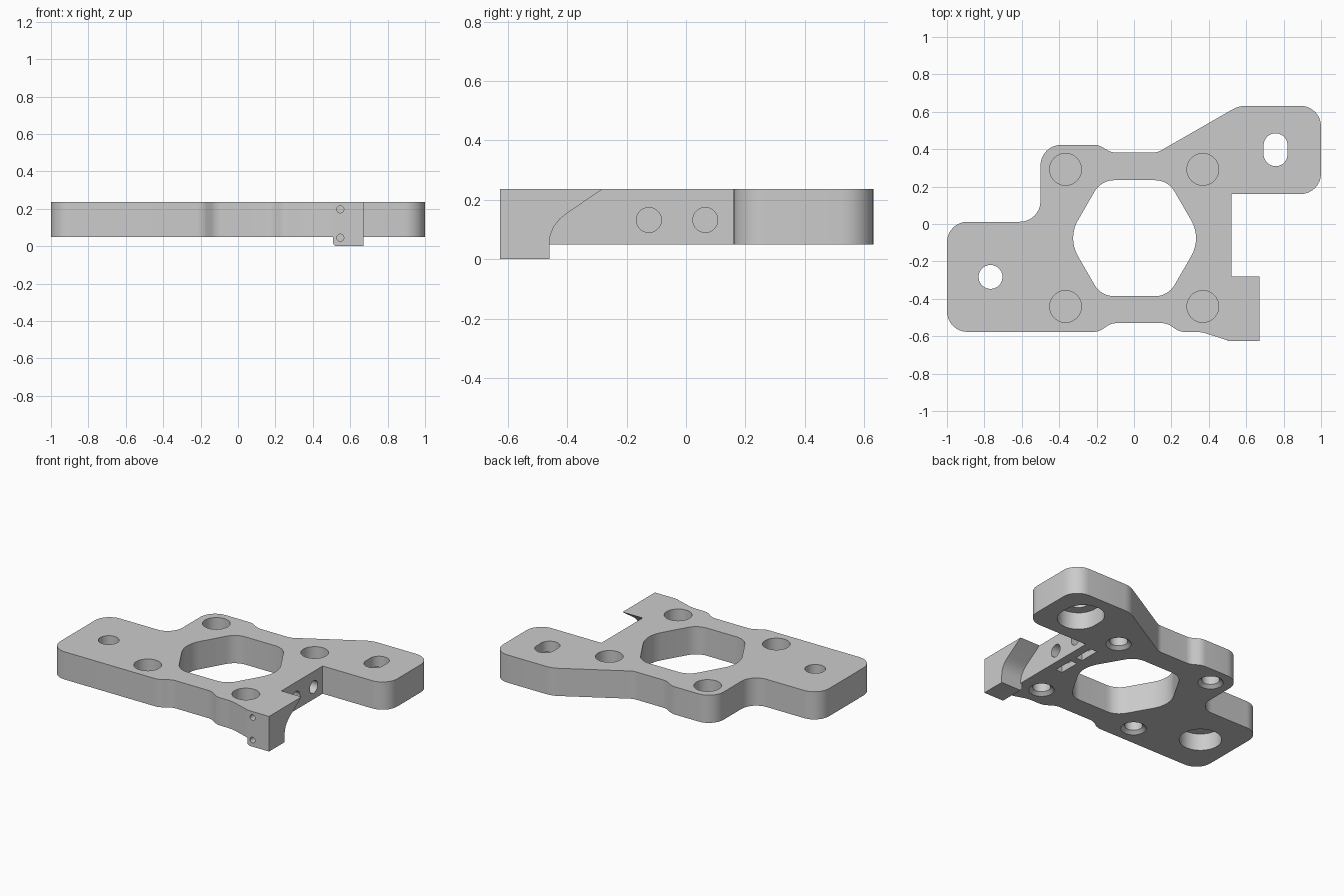
import bpy, bmesh, math
from mathutils import Vector, Matrix

cube = bpy.data.objects.get("Cube")
if cube:
    bpy.data.objects.remove(cube)

Z0, Z1 = 0.05, 0.237   # underside and top of the plate

grey = bpy.data.materials.new("plain grey")
grey.use_nodes = True
colour = (0.6, 0.6, 0.6, 1)
grey.diffuse_color = colour
grey.node_tree.nodes["Principled BSDF"].inputs["Base Color"].default_value = colour


def fillet(corners, steps=8):
    """Turn (x, y, radius) corners into a rounded outline."""
    out = []
    for i, (x, y, r) in enumerate(corners):
        p = Vector((x, y))
        if r == 0:
            out.append(p)
            continue
        a = (Vector(corners[i - 1][:2]) - p).normalized()
        b = (Vector(corners[(i + 1) % len(corners)][:2]) - p).normalized()
        half = a.angle(b) / 2
        centre = p + (a + b).normalized() * r / math.sin(half)
        start = p + a * r / math.tan(half) - centre
        end = p + b * r / math.tan(half) - centre
        sweep = start.angle_signed(end)
        for k in range(steps + 1):
            out.append(centre + Matrix.Rotation(-sweep * k / steps, 2) @ start)
    return out


def prism(name, outline, lo, hi, place=lambda u, v, w: (u, v, w)):
    """Extrude a flat outline from lo to hi; place maps it into space."""
    bm = bmesh.new()
    rings = [[bm.verts.new(place(u, v, w)) for u, v in outline] for w in (lo, hi)]
    bm.faces.new(rings[0])
    bm.faces.new(rings[1])
    n = len(outline)
    for i in range(n):
        j = (i + 1) % n
        bm.faces.new((rings[0][i], rings[0][j], rings[1][j], rings[1][i]))
    return finish(name, bm)


def finish(name, bm):
    bmesh.ops.recalc_face_normals(bm, faces=bm.faces)
    mesh = bpy.data.meshes.new(name)
    bm.to_mesh(mesh)
    bm.free()
    mesh.materials.append(grey)
    ob = bpy.data.objects.new(name, mesh)
    bpy.context.collection.objects.link(ob)
    return ob


def cone(name, x, y, z0, z1, r0, r1):
    bm = bmesh.new()
    bmesh.ops.create_cone(bm, cap_ends=True, segments=40, radius1=r0, radius2=r1,
                          depth=z1 - z0, matrix=Matrix.Translation((x, y, (z0 + z1) / 2)))
    return finish(name, bm)


def circle(x, y, r, stretch=0, n=32):
    """Circle, or a slot lengthened along the second axis."""
    pts = []
    for k in range(n):
        a = 2 * math.pi * (k + 0.5) / n
        pts.append((x + r * math.cos(a), y + r * math.sin(a) + math.copysign(stretch, math.sin(a))))
    return pts


def box(x0, x1, y0, y1):
    return [(x0, y0), (x1, y0), (x1, y1), (x0, y1)]


def combine(target, tool, operation="DIFFERENCE"):
    mod = target.modifiers.new("combine", "BOOLEAN")
    mod.operation, mod.solver, mod.object = operation, "EXACT", tool
    tool.hide_render = True
    bpy.context.view_layer.objects.active = target
    bpy.ops.object.modifier_apply(modifier=mod.name)
    bpy.data.objects.remove(tool)


# Main plate with two offset arms
plate = prism("mounting_plate", fillet([
    (-1, -0.577, 0.11), (-0.19, -0.577, 0.09), (-0.12, -0.53, 0.09),
    (0.175, -0.53, 0.09), (0.245, -0.577, 0.09), (0.36, -0.577, 0.2),
    (0.51, -0.625, 0), (0.52, -0.625, 0), (0.52, 0.16, 0),
    (1, 0.16, 0.11), (1, 0.632, 0.11), (0.56, 0.632, 0.16),
    (0.125, 0.382, 0.09), (-0.12, 0.382, 0.09), (-0.19, 0.423, 0.09),
    (-0.5, 0.423, 0.11), (-0.5, 0.012, 0.11), (-1, 0.012, 0.11)]), Z0, Z1)

# End block with a curved underside, and its lower lip
side = [(-0.626, Z0), (-0.46, Z0), (-0.457, 0.08), (-0.445, 0.11), (-0.425, 0.135),
        (-0.4, 0.155), (-0.28, Z1), (-0.626, Z1)]
combine(plate, prism("end_block", side, 0.5, 0.67, lambda u, v, w: (w, u, v)), "UNION")
lip = fillet([(0.508, 0, 0.02), (0.67, 0, 0), (0.67, 0.1, 0), (0.508, 0.1, 0)])
combine(plate, prism("block_lip", lip, -0.626, -0.46, lambda u, v, w: (u, w, v)), "UNION")

# Central rounded hexagon opening
hexagon = [(0.003 + 0.358 * math.cos(a), -0.076 + 0.358 * math.sin(a), 0.12)
           for a in [math.pi / 3 * k for k in range(6)]]
hexagon = [(x, y, 0.19 if abs(x) > 0.3 else r) for x, y, r in hexagon]
combine(plate, prism("hexagon_cutter", fillet(hexagon), -0.1, 0.4))

# Four screw seats: wide bore above, narrow countersunk bore below, thin web between
for x in (-0.366, 0.368):
    for y in (0.292, -0.441):
        combine(plate, cone("seat_cutter", x, y, 0.145, 0.3, 0.085, 0.085))
        combine(plate, cone("bore_cutter", x, y, 0, 0.138, 0.055, 0.055))
        combine(plate, cone("sink_cutter", x, y, Z0 - 0.01, Z0 + 0.02, 0.09, 0.055))

# Arm holes, one round and one slotted, each wider from below
for x, y, stretch in ((-0.767, -0.283, 0), (0.757, 0.397, 0.024)):
    combine(plate, prism("arm_hole_cutter", circle(x, y, 0.064, stretch), 0, 0.4))
    combine(plate, prism("arm_recess_cutter", circle(x, y, 0.13, stretch), 0, 0.165))

# Side screw holes, each meeting a nut pocket open underneath
for y in (-0.125, 0.065):
    combine(plate, prism("side_hole_cutter", circle(y, 0.132, 0.042), 0.36, 0.6,
                         lambda u, v, w: (w, u, v)))
    combine(plate, prism("nut_pocket_cutter", box(0.41, 0.46, y - 0.07, y + 0.07), 0, 0.19))

# Small pilot holes in the front of the block
for z in (0.197, 0.045):
    combine(plate, prism("pilot_cutter", circle(0.547, z, 0.019, n=20), -0.7, -0.5,
                         lambda u, v, w: (u, w, v)))

bpy.ops.object.select_all(action="DESELECT")
plate.select_set(True)
bpy.context.view_layer.objects.active = plate
bpy.ops.object.shade_smooth_by_angle(angle=math.radians(25))
